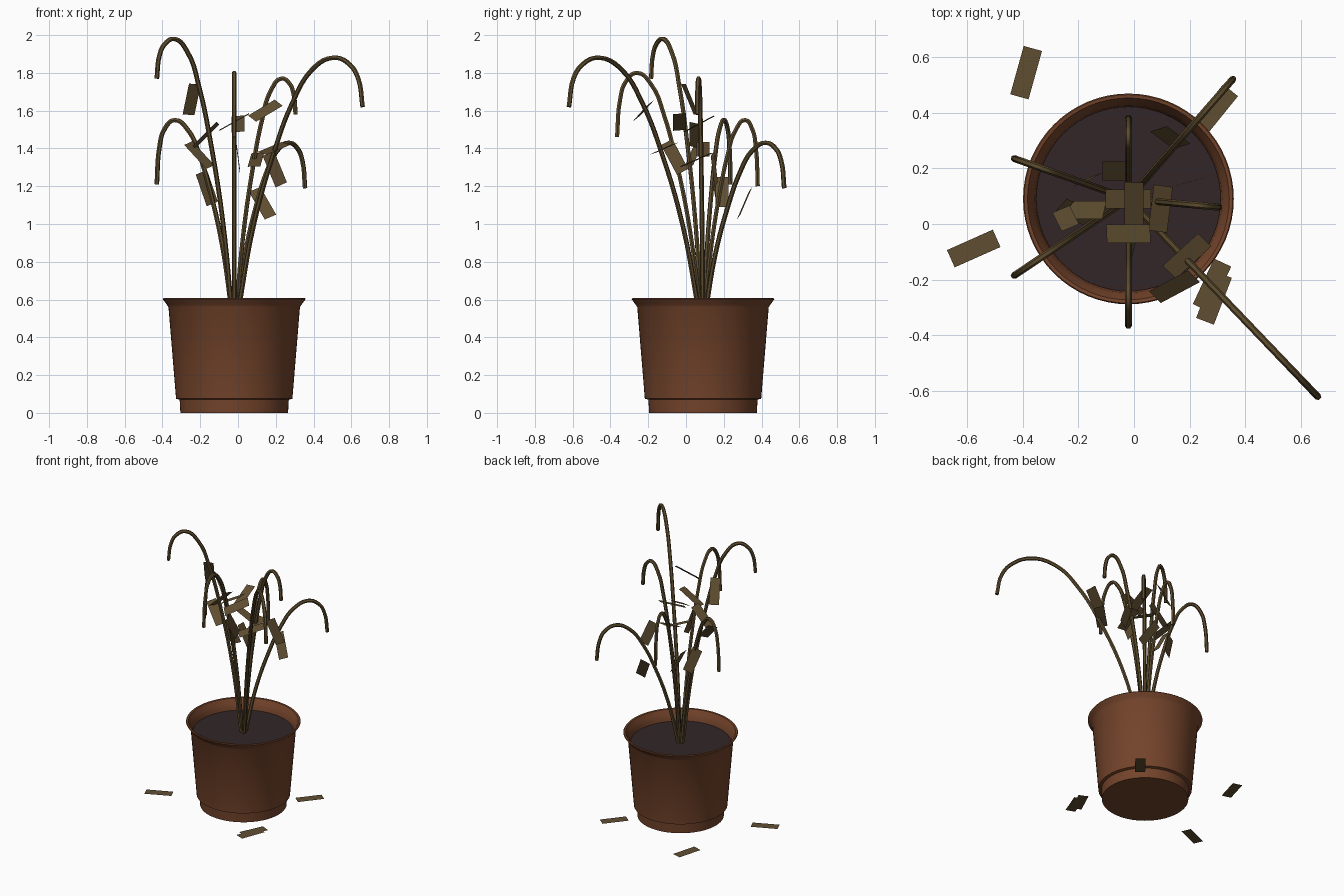
import bpy, bmesh, math
from mathutils import Vector

if "Cube" in bpy.data.objects:
    bpy.data.objects.remove(bpy.data.objects["Cube"])

CX, CY = -0.02, 0.09   # pot axis
SOIL_Z = 0.53


def material(name, rgb):
    m = bpy.data.materials.new(name)
    m.diffuse_color = (*rgb, 1)
    m.use_nodes = True
    m.node_tree.nodes["Principled BSDF"].inputs["Base Color"].default_value = m.diffuse_color
    return m


CLAY = material("brown clay", (0.175, 0.058, 0.024))
SOIL = material("dark soil", (0.032, 0.019, 0.021))
STEM = material("dry stem", (0.110, 0.072, 0.027))
LEAF = material("withered leaf", (0.118, 0.077, 0.031))


def add_mesh(name, bm, mat):
    me = bpy.data.meshes.new(name)
    bm.to_mesh(me)
    bm.free()
    me.materials.append(mat)
    ob = bpy.data.objects.new(name, me)
    bpy.context.collection.objects.link(ob)
    return ob


def smooth(ob):
    bpy.ops.object.select_all(action='DESELECT')
    ob.select_set(True)
    bpy.context.view_layer.objects.active = ob
    bpy.ops.object.shade_smooth_by_angle(angle=math.radians(35))


def lathe(name, profile, mat, n=64):
    """Spin (radius, z) points, listed from bottom outside to top inside."""
    bm = bmesh.new()
    rings = []
    for r, z in profile:
        if r == 0:
            rings.append([bm.verts.new((CX, CY, z))] * n)
        else:
            rings.append([bm.verts.new((CX + r * math.cos(2 * math.pi * i / n),
                                        CY + r * math.sin(2 * math.pi * i / n), z))
                          for i in range(n)])
    for a, b in zip(rings, rings[1:]):
        for i in range(n):
            j = (i + 1) % n
            bm.faces.new(list(dict.fromkeys((a[i], a[j], b[j], b[i]))))
    ob = add_mesh(name, bm, mat)
    smooth(ob)
    return ob


# Pot with stepped foot and flared lip
lathe("pot", [(0, 0), (0.285, 0), (0.289, 0.07), (0.308, 0.075), (0.348, 0.56),
              (0.358, 0.575), (0.378, 0.602), (0.374, 0.607), (0.362, 0.605),
              (0.346, 0.575), (0.336, 0.555), (0.328, 0.5)], CLAY)

# Soil disc
lathe("soil", [(0.331, SOIL_Z), (0, SOIL_Z)], SOIL)

# Drooping stems: tip x, tip y, top height, tip height
STEMS = [(0.66, -0.62, 1.88, 1.62), (-0.43, -0.185, 1.98, 1.77),
         (-0.43, 0.235, 1.55, 1.21), (0.305, 0.06, 1.77, 1.58),
         (0.355, 0.52, 1.43, 1.19), (-0.02, 0.38, 1.55, 1.20),
         (-0.02, -0.365, 1.80, 1.46)]
RISE = [(0.03, 0), (0.15, 0.34), (0.31, 0.63), (0.45, 0.82), (0.60, 0.95), (0.77, 1)]
DROOP = [(0.90, 0.14), (0.965, 0.42), (1, 1)]

for k, (tx, ty, top, tip) in enumerate(STEMS):
    pts = [(f, SOIL_Z + g * (top - SOIL_Z)) for f, g in RISE]
    pts += [(f, top - d * (top - tip)) for f, d in DROOP]
    cu = bpy.data.curves.new(f"stem_{k + 1}", 'CURVE')
    cu.dimensions = '3D'
    cu.bevel_depth = 0.0125
    cu.bevel_resolution = 1
    cu.resolution_u = 5
    cu.use_fill_caps = True
    sp = cu.splines.new('BEZIER')
    sp.bezier_points.add(len(pts) - 1)
    for bp, (f, z) in zip(sp.bezier_points, pts):
        bp.co = (CX + f * (tx - CX), CY + f * (ty - CY), z)
        bp.handle_left_type = bp.handle_right_type = 'AUTO'
    cu.materials.append(STEM)
    ob = bpy.data.objects.new(cu.name, cu)
    bpy.context.collection.objects.link(ob)
    bpy.ops.object.select_all(action='DESELECT')
    ob.select_set(True)
    bpy.context.view_layer.objects.active = ob
    bpy.ops.object.convert(target='MESH')
    smooth(bpy.context.view_layer.objects.active)


def leaf(name, centre, along, across):
    """Flat rectangular leaf, 0.18 long and 0.068 wide."""
    c = Vector(centre)
    u = Vector(along).normalized()
    w = Vector(across)
    w = (w - u * w.dot(u)).normalized() * 0.034
    u = u * 0.09
    if u.cross(w).z < 0:
        w = -w
    bm = bmesh.new()
    bm.faces.new([bm.verts.new(p) for p in (c - u - w, c + u - w, c + u + w, c - u + w)])
    add_mesh(name, bm, LEAF)


# Leaves hanging among the stems: centre, long direction, width direction
HANGING = [
    ((-0.245, 0.02, 1.66), (0.035, -0.07, 0.17), (1, 0.4, 0)),
    ((-0.17, 0.05, 1.47), (0.11, 0, 0.11), (0, 0.9, -0.4)),
    ((0.145, -0.225, 1.60), (0.15, 0.08, 0.09), (0.3, -0.6, -0.5)),
    ((0.19, -0.115, 1.40), (0.12, 0.11, 0.05), (0.5, -0.6, -0.2)),
    ((-0.02, -0.035, 1.54), (0.16, 0, 0.09), (0, 1, 0.1)),
    ((0.0, 0.07, 1.53), (0, 0.15, 0.08), (1, 0, 0.1)),
    ((0.0, -0.06, 1.355), (0.02, 0.08, -0.15), (0, 0.9, 0.4)),
    ((-0.205, 0.04, 1.365), (0.11, -0.05, -0.12), (0.6, 0.6, 0.2)),
    ((-0.165, 0.16, 1.19), (0.055, 0.03, -0.16), (1, 0.4, 0.3)),
    ((0.13, 0.31, 1.11), (0.08, -0.06, -0.14), (1, 0.3, 0.4)),
    ((0.195, 0.15, 1.29), (0.07, 0.02, -0.17), (1, 0.3, 0.4)),
    ((0.095, 0.055, 1.34), (0.02, 0.16, 0.07), (1, 0, 0.1)),
    ((-0.02, 0.09, 1.395), (0.15, 0, -0.07), (0, 1, 0)),
    ((-0.07, 0.19, 1.17), (0.08, 0, -0.15), (0, 1, 0)),
]
for k, (c, u, w) in enumerate(HANGING):
    leaf(f"hanging_leaf_{k + 1}", c, u, w)

# Leaves fallen on the ground: x, y, turn in degrees
FALLEN = [(-0.387, 0.543, 74.5), (-0.575, -0.088, 24), (0.29, 0.41, 51),
          (0.287, -0.265, 69), (0.28, -0.22, 65)]
for k, (x, y, deg) in enumerate(FALLEN):
    a = math.radians(deg)
    leaf(f"fallen_leaf_{k + 1}", (x, y, 0.002 + 0.001 * (k == 3)),
         (math.cos(a), math.sin(a), 0), (-math.sin(a), math.cos(a), 0))
